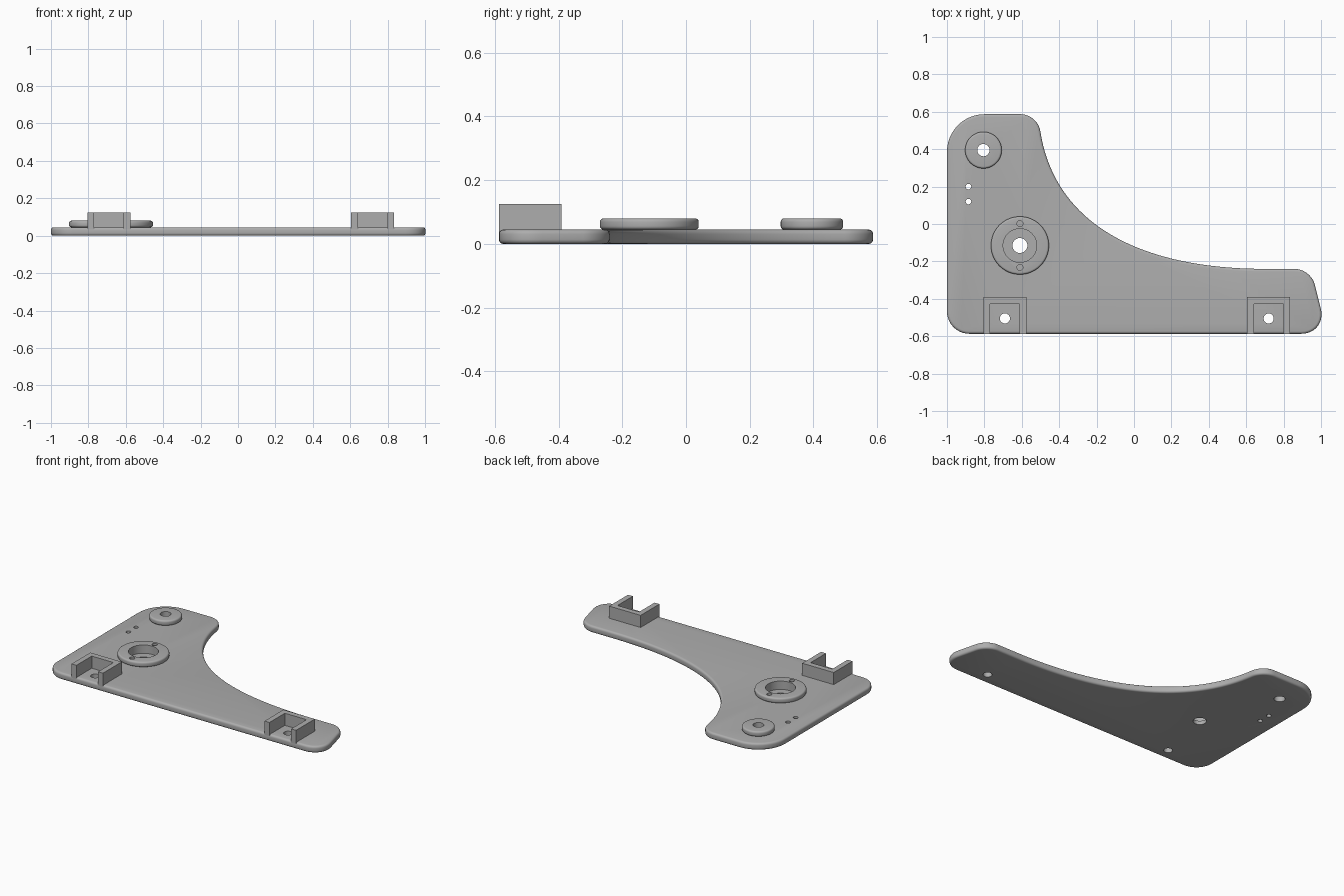
import bpy
import bmesh
import math
from mathutils import Vector
from mathutils.geometry import interpolate_bezier

if "Cube" in bpy.data.objects:
    bpy.data.objects.remove(bpy.data.objects["Cube"])

grey = bpy.data.materials.new("plain grey")
grey.use_nodes = True
colour = (0.42, 0.42, 0.42, 1)
grey.diffuse_color = colour
grey.node_tree.nodes["Principled BSDF"].inputs["Base Color"].default_value = colour

PLATE_TOP = 0.045
BOSS_TOP = 0.08
BRACKET_TOP = 0.125
FRONT = -0.587


def prism(name, outline, z0, z1):
    """Extrude a closed flat outline from z0 to z1."""
    bm = bmesh.new()
    face = bm.faces.new([bm.verts.new((p[0], p[1], z0)) for p in outline])
    top = bmesh.ops.extrude_face_region(bm, geom=[face])["geom"]
    verts = [v for v in top if isinstance(v, bmesh.types.BMVert)]
    bmesh.ops.translate(bm, verts=verts, vec=(0, 0, z1 - z0))
    bmesh.ops.recalc_face_normals(bm, faces=bm.faces)
    mesh = bpy.data.meshes.new(name)
    bm.to_mesh(mesh)
    bm.free()
    mesh.materials.append(grey)
    obj = bpy.data.objects.new(name, mesh)
    bpy.context.collection.objects.link(obj)
    return obj


def circle(x, y, r, n=48):
    return [(x + r * math.cos(2 * math.pi * i / n),
             y + r * math.sin(2 * math.pi * i / n)) for i in range(n)]


def activate(obj):
    bpy.ops.object.select_all(action="DESELECT")
    obj.select_set(True)
    bpy.context.view_layer.objects.active = obj


def round_rim(obj, width):
    activate(obj)
    mod = obj.modifiers.new("rim", "BEVEL")
    mod.width = width
    mod.segments = 4
    mod.limit_method = "ANGLE"
    mod.angle_limit = math.radians(50)
    bpy.ops.object.modifier_apply(modifier=mod.name)


def drill(obj, x, y, r, z0=-0.1, z1=0.3):
    activate(obj)
    cutter = prism("hole_cutter", circle(x, y, r, 32), z0, z1)
    cutter.hide_render = True
    mod = obj.modifiers.new("hole", "BOOLEAN")
    mod.operation = "DIFFERENCE"
    mod.solver = "EXACT"
    mod.object = cutter
    bpy.ops.object.modifier_apply(modifier=mod.name)
    bpy.data.objects.remove(cutter)


def smooth(obj):
    activate(obj)
    bpy.ops.object.shade_smooth_by_angle(angle=math.radians(35))


def fillet(before, corner, after, trim):
    """Round one corner, starting and ending a trim length away from it."""
    a = corner + (before - corner).normalized() * trim
    b = corner + (after - corner).normalized() * trim
    return list(interpolate_bezier(a, a.lerp(corner, 0.55), b.lerp(corner, 0.55), b, 12))


# Plate outline: rounded corners joined by one sweeping concave edge
front_left, back_left = Vector((-1, FRONT)), Vector((-1, -FRONT))
back_right = Vector((-0.515, -FRONT))
arm_back, arm_front = Vector((0.945, -0.24)), Vector((1.033, FRONT))
sweep_a, sweep_b = Vector((-0.42, -0.03)), Vector((0.08, -0.24))

outline = fillet(arm_front, front_left, back_left, 0.12)
outline += fillet(front_left, back_left, back_right, 0.2)
outline += fillet(back_left, back_right, sweep_a, 0.09)
sweep_end = Vector((0.7, -0.24))
outline += list(interpolate_bezier(outline[-1], sweep_a, sweep_b, sweep_end, 40))[1:]
outline += fillet(sweep_end, arm_back, arm_front, 0.085)
outline += fillet(arm_back, arm_front, front_left, 0.14)

plate = prism("plate", outline, 0, PLATE_TOP)
round_rim(plate, 0.014)

# Raised round bosses
large_x, large_y = -0.61, -0.115
small_x, small_y = -0.805, 0.395
large_boss = prism("large_boss", circle(large_x, large_y, 0.155, 64), PLATE_TOP, BOSS_TOP)
small_boss = prism("small_boss", circle(small_x, small_y, 0.098), PLATE_TOP, BOSS_TOP)
for boss in (large_boss, small_boss):
    round_rim(boss, 0.011)

# Shaft holes, the recess and its two blind screw holes
for part in (plate, large_boss):
    drill(part, large_x, large_y, 0.09, 0.025)
    for side in (-1, 1):
        drill(part, large_x, large_y + side * 0.117, 0.016, 0.025)
drill(plate, large_x, large_y, 0.04)
for part in (plate, small_boss):
    drill(part, small_x, small_y, 0.033)

# Pair of small pin holes
for y in (0.12, 0.2):
    drill(plate, -0.885, y, 0.015)

# U-shaped brackets, open to the front, each with a screw hole
for name, x in (("right_bracket", -0.69), ("left_bracket", 0.72)):
    w, t, back = 0.115, 0.036, -0.391
    profile = [(x - w, FRONT), (x - w, back), (x + w, back), (x + w, FRONT),
               (x + w - t, FRONT), (x + w - t, back - t),
               (x - w + t, back - t), (x - w + t, FRONT)]
    # Sink the walls slightly so that they meet the rounded plate edge
    prism(name, profile, PLATE_TOP - 0.012, BRACKET_TOP)
    drill(plate, x, -0.505, 0.027)

for part in (plate, large_boss, small_boss):
    smooth(part)
